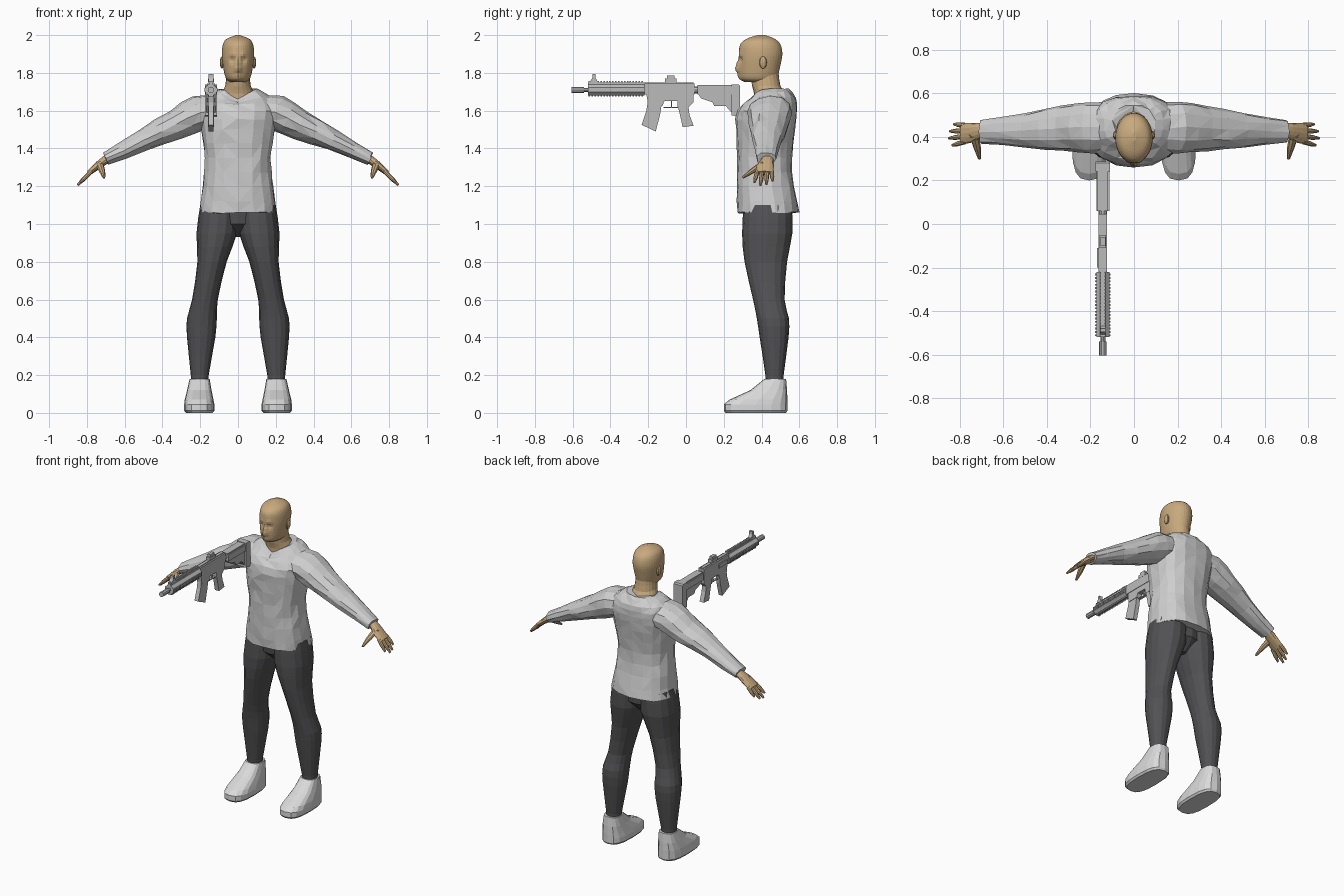
import bpy, bmesh, math, random
from mathutils import Vector, Matrix

random.seed(4)
cube = bpy.data.objects.get("Cube")
if cube:
    bpy.data.objects.remove(cube)


def material(name, *rgb):
    mat = bpy.data.materials.new(name)
    mat.use_nodes = True
    mat.diffuse_color = (*rgb, 1)
    mat.node_tree.nodes["Principled BSDF"].inputs["Base Color"].default_value = (*rgb, 1)
    return mat


SKIN = material("tan skin", 0.58, 0.4, 0.21)
SHIRT = material("light grey cloth", 0.62, 0.62, 0.62)
TROUSERS = material("charcoal cloth", 0.085, 0.085, 0.09)
SHOE = material("pale shoe", 0.7, 0.7, 0.7)
METAL = material("grey metal", 0.5, 0.5, 0.5)
ACROSS, BACKWARD = Vector((1, 0, 0)), Vector((0, 1, 0))


def finish(bm, name, mat, location=(0, 0, 0)):
    bmesh.ops.recalc_face_normals(bm, faces=bm.faces)
    mesh = bpy.data.meshes.new(name)
    bm.to_mesh(mesh)
    bm.free()
    mesh.materials.append(mat)
    obj = bpy.data.objects.new(name, mesh)
    obj.location = location
    bpy.context.collection.objects.link(obj)


def slab(height, inner, outer, front, back):
    """Horizontal ring given by its extents."""
    return ((inner + outer) / 2, (front + back) / 2, height, (outer - inner) / 2, (back - front) / 2)


def centred(height, front, back, half):
    return slab(height, -half, half, front, back)


def smooth_rows(rows, steps):
    """Spline through the ring list."""
    rows = [Vector(row) for row in rows]
    padded = [rows[0], *rows, rows[-1]]
    result = []
    for before, start, end, after in zip(padded, padded[1:], padded[2:], padded[3:]):
        leave, arrive = (end - before) / 2, (after - start) / 2
        for k in range(steps):
            t = k / steps
            blend = t * t * (3 - 2 * t)
            result.append(start.lerp(end, blend) + leave * t * (1 - t) ** 2 - arrive * t * t * (1 - t))
    return result + [rows[-1]]


def superellipse(value, power):
    return math.copysign(abs(value) ** (2 / power), value)


def loft(name, mat, rows, segments=12, steps=1, u=ACROSS, v=BACKWARD,
         power=2, side=1, jitter=0, sculpt=None):
    """Skin closed rings of (x, y, z, radius along u, radius along v)."""
    bm = bmesh.new()
    rings = []
    for row in smooth_rows(rows, steps):
        ring = []
        for i in range(segments):
            angle = math.tau * i / segments - math.pi / 2
            point = Vector(row[:3])
            point += u * row[3] * superellipse(math.cos(angle), power)
            point += v * row[4] * superellipse(math.sin(angle), power)
            point += Vector([random.uniform(-jitter, jitter) for axis in "xyz"])
            if sculpt:
                sculpt(point)
            point.x *= side
            ring.append(bm.verts.new(point))
        rings.append(ring)
    for low, high in zip(rings, rings[1:]):
        for i in range(segments):
            bm.faces.new((low[i - 1], low[i], high[i], high[i - 1]))
    bm.faces.new(rings[0])
    bm.faces.new(rings[-1])
    if jitter:
        bmesh.ops.triangulate(bm, faces=bm.faces)
    finish(bm, name, mat)


def falloff(point, centre, radius):
    return math.exp(-((point - Vector(centre)).length / radius) ** 2)


def sculpt_face(point):
    """Nose tip, bridge, lips and chin, then sockets and brows on both sides."""
    features = ((0, 1.82, .018, -.022), (0, 1.85, .016, -.012), (0, 1.785, .014, -.007),
                (0, 1.76, .02, -.008), (.033, 1.868, .017, .014), (.03, 1.896, .016, -.007))
    mirrored = Vector((abs(point.x), point.y, point.z))
    point.y += sum(push * falloff(mirrored, (x, .28, z), radius) for x, z, radius, push in features)


def sculpt_collar(point):
    """Dip the front of the neckline."""
    point.z -= .055 * falloff(point, (0, .345, 1.715), .06)


# Head and neck
head = [(1.752, .31, .48, .045), (1.775, .285, .485, .066), (1.84, .28, .5, .08), (1.9, .28, .51, .086),
        (1.95, .287, .5, .08), (1.98, .32, .47, .06), (2, .38, .42, .01)]
loft("head", SKIN, [centred(*row) for row in head], 40, 5, sculpt=sculpt_face)
neck = [(1.62, .36, .53, .1), (1.69, .36, .525, .088), (1.73, .35, .5, .068), (1.8, .34, .49, .06)]
loft("neck", SKIN, [centred(*row) for row in neck], 20, 2)

# Shirt body
torso = [(1.06, .27, .6, .205), (1.2, .27, .575, .187), (1.35, .27, .56, .175), (1.5, .265, .58, .197),
         (1.6, .27, .59, .21), (1.67, .33, .58, .178), (1.715, .36, .545, .1)]
loft("shirt_body", SHIRT, [centred(*row) for row in torso], 18, 2, power=2.4,
     jitter=.004, sculpt=sculpt_collar)

# Trouser seat
seat = [(1.1, .31, .55, .19), (1, .32, .55, .15), (.93, .4, .48, .02)]
loft("trouser_seat", TROUSERS, [centred(*row) for row in seat])

sleeve = [(.08, .44, 1.6, .11, .09), (.2, .445, 1.59, .118, .097), (.33, .44, 1.525, .106, .082),
          (.5, .43, 1.445, .08, .058), (.7, .425, 1.345, .054, .037)]
palm = [(.66, .43, 1.36, .03, .022), (.7, .43, 1.34, .033, .023),
        (.74, .42, 1.31, .045, .02), (.79, .415, 1.27, .048, .014)]
thumb = [(.735, .41, 1.32, .022, .018), (.72, .35, 1.28, .017, .014), (.71, .3, 1.245, .007, .006)]
leg = [(1.1, 0, .2, .305, .56), (.95, .005, .22, .297, .563), (.8, .06, .215, .31, .535),
       (.6, .107, .243, .355, .522), (.5, .112, .27, .375, .545), (.4, .12, .27, .39, .543),
       (.2, .155, .25, .42, .517), (.14, .155, .25, .42, .517)]
shoe = [(0, .135, .275, .21, .53), (.012, .125, .285, .2, .537), (.045, .125, .285, .2, .537),
        (.07, .13, .282, .23, .537), (.12, .14, .27, .34, .535), (.18, .15, .256, .415, .53)]
arm_up = Vector((.4, 0, .9))
hand_up = Vector((.7, 0, .7))
thumb_up = Vector((0, .65, -.76))

for side, label in ((1, "left_"), (-1, "right_")):
    # Arm and hand
    loft(label + "sleeve", SHIRT, sleeve, 12, 2, BACKWARD, arm_up, side=side, jitter=.004)
    loft(label + "palm", SKIN, palm, 12, 2, BACKWARD, hand_up, side=side)
    loft(label + "thumb", SKIN, thumb, 8, 2, ACROSS, thumb_up, side=side)
    for i, finger in enumerate(("index", "middle", "ring", "little")):
        reach = (.05, .065, .06, .042)[i]
        root = Vector((.775, .378 + i * .025, 1.28, .012, .012))
        tip = Vector((.785 + reach, .362 + i * .032, 1.27 - reach, .006, .006))
        loft(label + finger + "_finger", SKIN, [root, root.lerp(tip, .6) + Vector((0, 0, 0, .003, .003)), tip],
             8, 1, BACKWARD, hand_up, side=side)
    # Leg and shoe
    loft(label + "leg", TROUSERS, [slab(*row) for row in leg], 16, 2, side=side, power=2.2)
    loft(label + "shoe", SHOE, [slab(*row) for row in shoe], 16, side=side, power=2.8)
    # Ear
    bm = bmesh.new()
    place = Matrix.Translation((side * .085, .408, 1.855)) @ Matrix.Diagonal((.012, .02, .033, 1))
    bmesh.ops.create_uvsphere(bm, u_segments=10, v_segments=6, radius=1, matrix=place)
    finish(bm, label + "ear", SKIN)

# Rifle parts are built around the line of the barrel
BARREL_LINE = (-.143, 0, 1.71)


def box(bm, start, end, bottom, top, half, offset=0):
    place = Matrix.Translation((offset, (start + end) / 2, (bottom + top) / 2))
    size = Matrix.Diagonal((half * 2, end - start, top - bottom, 1))
    bmesh.ops.create_cube(bm, size=1, matrix=place @ size)


def rod(bm, start, end, radius, segments=10):
    place = Matrix.Translation((0, (start + end) / 2, 0)) @ Matrix.Rotation(math.pi / 2, 4, "X")
    turn = Matrix.Rotation(math.pi / segments, 4, "Z")
    bmesh.ops.create_cone(bm, cap_ends=True, segments=segments, radius1=radius, radius2=radius,
                          depth=end - start, matrix=place @ turn)


def plate(bm, half, *outline):
    """Side outline of (y, z) points given thickness across."""
    right, left = [[bm.verts.new((x, y, z)) for y, z in outline] for x in (-half, half)]
    bm.faces.new(right)
    bm.faces.new(left)
    for i in range(len(outline)):
        bm.faces.new((right[i - 1], right[i], left[i], left[i - 1]))


# Barrel and muzzle
bm = bmesh.new()
rod(bm, -.58, -.2, .011)
rod(bm, -.605, -.54, .017)
finish(bm, "rifle_barrel", METAL, BARREL_LINE)

# Handguard with toothed rails
bm = bmesh.new()
rod(bm, -.52, -.22, .032, 8)
box(bm, -.52, .04, .028, .04, .01)
for i in range(19):
    start = -.515 + i * .0155
    end = start + .008
    box(bm, start, end, .04, .046, .013)
    box(bm, start, end, -.036, -.026, .013)
    for offset in (-.031, .031):
        box(bm, start, end, -.01, .01, .004, offset)
finish(bm, "rifle_handguard", METAL, BARREL_LINE)

# Front and rear sights
bm = bmesh.new()
plate(bm, .012, (-.51, .04), (-.465, .04), (-.48, .065), (-.48, .085), (-.495, .085), (-.495, .065))
box(bm, -.11, -.05, .04, .06, .015)
box(bm, -.1, -.06, .06, .076, .011)
finish(bm, "rifle_sights", METAL, BARREL_LINE)

# Receiver with side cover
bm = bmesh.new()
box(bm, -.22, .045, -.025, .035, .02)
plate(bm, .017, (-.21, -.02), (.04, -.02), (.04, -.065), (.01, -.095), (-.045, -.095),
      (-.045, -.06), (-.115, -.06), (-.125, -.085), (-.2, -.085))
box(bm, -.2, -.11, -.015, .01, .006, -.02)
finish(bm, "rifle_receiver", METAL, BARREL_LINE)

# Trigger and guard
bm = bmesh.new()
box(bm, -.12, -.04, -.097, -.091, .008)
box(bm, -.08, -.073, -.09, -.055, .004)
finish(bm, "rifle_trigger", METAL, BARREL_LINE)

# Magazine
bm = bmesh.new()
plate(bm, .014, (-.2, -.05), (-.125, -.05), (-.137, -.13), (-.16, -.22), (-.235, -.185), (-.21, -.11))
finish(bm, "rifle_magazine", METAL, BARREL_LINE)

# Grip
bm = bmesh.new()
plate(bm, .015, (-.045, -.08), (.012, -.08), (.018, -.13), (.04, -.19), (-.018, -.197), (-.03, -.14))
finish(bm, "rifle_grip", METAL, BARREL_LINE)

# Buffer tube and shoulder stock
bm = bmesh.new()
rod(bm, .04, .2, .02)
plate(bm, .024, (.06, .025), (.25, .025), (.25, -.13), (.21, -.085), (.15, -.085), (.14, -.065),
      (.08, -.045), (.06, -.015))
box(bm, .06, .25, -.025, .017, .03)
plate(bm, .033, (.24, .028), (.28, .028), (.287, .02), (.287, -.13), (.28, -.14), (.24, -.135))
finish(bm, "rifle_stock", METAL, BARREL_LINE)
